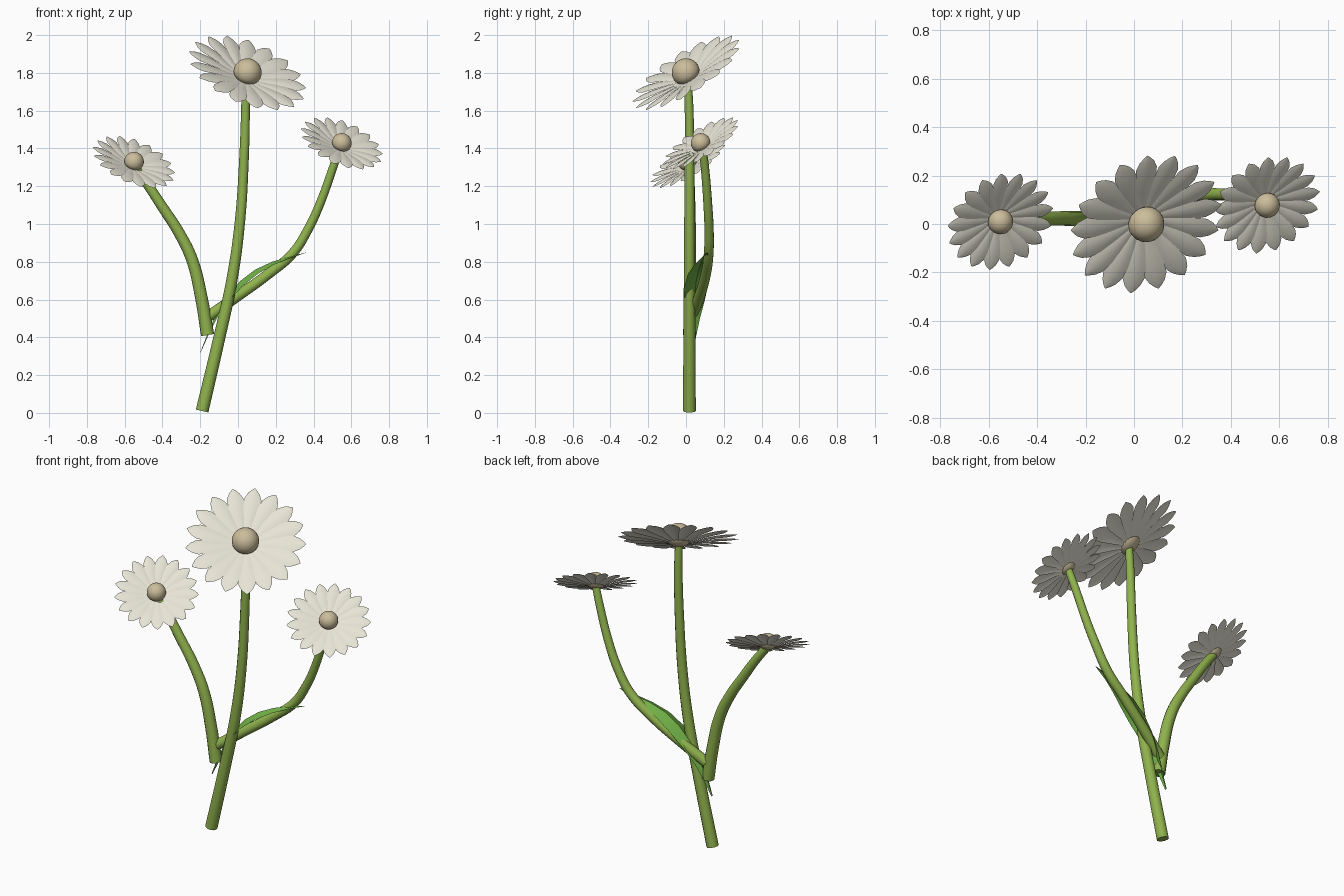
import bpy, bmesh, math
from mathutils import Vector, Matrix

if "Cube" in bpy.data.objects:
    bpy.data.objects.remove(bpy.data.objects["Cube"])


def material(name, rgb):
    m = bpy.data.materials.new(name)
    m.diffuse_color = (*rgb, 1)
    m.use_nodes = True
    m.node_tree.nodes["Principled BSDF"].inputs["Base Color"].default_value = m.diffuse_color
    return m


CREAM = material("petal cream", (0.80, 0.78, 0.67))
TAN = material("centre tan", (0.60, 0.51, 0.33))
STEM = material("stem green", (0.28, 0.45, 0.075))
LEAF = material("leaf green", (0.17, 0.45, 0.065))


def finish(bm, name, mat, matrix=Matrix(), angle=40):
    me = bpy.data.meshes.new(name)
    bm.to_mesh(me)
    bm.free()
    me.materials.append(mat)
    ob = bpy.data.objects.new(name, me)
    bpy.context.collection.objects.link(ob)
    ob.matrix_world = matrix
    smooth(ob, angle)
    return ob


def smooth(ob, angle=40):
    bpy.ops.object.select_all(action='DESELECT')
    ob.select_set(True)
    bpy.context.view_layer.objects.active = ob
    bpy.ops.object.shade_smooth_by_angle(angle=math.radians(angle))


# Tapered tube through a few points
def stem(name, points, r0, r1):
    cu = bpy.data.curves.new(name, 'CURVE')
    cu.dimensions = '3D'
    cu.bevel_depth = 1
    cu.bevel_resolution = 4
    cu.use_fill_caps = True
    cu.resolution_u = 6
    sp = cu.splines.new('BEZIER')
    sp.bezier_points.add(len(points) - 1)
    for i, (bp, co) in enumerate(zip(sp.bezier_points, points)):
        bp.co = co
        bp.handle_left_type = bp.handle_right_type = 'AUTO'
        bp.radius = r0 + (r1 - r0) * i / (len(points) - 1)
    cu.materials.append(STEM)
    ob = bpy.data.objects.new(name, cu)
    bpy.context.collection.objects.link(ob)
    bpy.ops.object.select_all(action='DESELECT')
    ob.select_set(True)
    bpy.context.view_layer.objects.active = ob
    bpy.ops.object.convert(target='MESH')
    smooth(bpy.context.view_layer.objects.active)


# Petal outline: distance from centre, half width, height (shallow dish)
PETAL = [(0.06, 0.02, -0.11), (0.25, 0.058, -0.085), (0.45, 0.1, -0.045),
         (0.65, 0.137, -0.012), (0.8, 0.142, 0.0), (0.9, 0.1, 0.003),
         (0.96, 0.05, 0.001), (1.0, 0.004, -0.003)]
PETALS = 17


def flower(name, centre, radius):
    # Shared facing direction of all blossoms
    n = Vector((0.33, -0.5, 0.8)).normalized()
    y = (Vector((0, 1, 0)) - n * n.y).normalized()
    x = y.cross(n)
    mat = Matrix((x, y, n)).transposed().to_4x4()
    mat = Matrix.Translation(centre) @ mat @ Matrix.Scale(radius, 4)
    bm = bmesh.new()
    for k in range(PETALS):
        turn = Matrix.Rotation(math.pi / 2 + (k + 0.5) * math.tau / PETALS, 4, 'Z')
        roll = Matrix.Rotation(math.radians(5), 4, 'X')
        rows = []
        for d, w, h in PETAL:
            row = []
            for s in (-1, -0.5, 0, 0.5, 1):
                v = Vector((0, s * w, -0.16 * w * s * s))
                v = roll @ v + Vector((d, 0, h))
                row.append(bm.verts.new(turn @ v))
            rows.append(row)
        for a, b in zip(rows, rows[1:]):
            for i in range(4):
                bm.faces.new((a[i], b[i], b[i + 1], a[i + 1]))
    finish(bm, name + "_petals", CREAM, mat)
    # Round centre
    bm = bmesh.new()
    bmesh.ops.create_uvsphere(bm, u_segments=24, v_segments=14, radius=0.228)
    for v in bm.verts:
        if v.co.z < 0:
            v.co.z *= 0.75
    finish(bm, name + "_centre", TAN, mat)


flower("tall_flower", (0.05, 0.0, 1.802), 0.33)
flower("right_flower", (0.549, 0.078, 1.428), 0.231)
flower("left_flower", (-0.551, 0.01, 1.329), 0.231)

# Stems
stem("main_stem", [(-0.190, 0.018, 0.01), (-0.103, 0.018, 0.38), (-0.033, 0.018, 0.70),
                   (0.009, 0.018, 1.0), (0.032, 0.018, 1.35), (0.04, 0.016, 1.62),
                   (0.042, 0.008, 1.77)], 0.034, 0.021)
stem("left_stem", [(-0.161, 0.020, 0.412), (-0.194, 0.021, 0.61), (-0.243, 0.022, 0.81),
                   (-0.31, 0.023, 0.95), (-0.40, 0.022, 1.09), (-0.48, 0.020, 1.21),
                   (-0.548, 0.015, 1.30)], 0.035, 0.024)
stem("right_stem", [(-0.158, 0.03, 0.51), (0.0, 0.072, 0.62), (0.16, 0.105, 0.735),
                    (0.29, 0.120, 0.845), (0.37, 0.122, 0.97), (0.435, 0.115, 1.11),
                    (0.50, 0.101, 1.29), (0.538, 0.088, 1.40)], 0.030, 0.021)

# Long arched leaf: midrib point and half width
RIB = [(-0.20, 0.035, 0.32, 0.006), (-0.165, 0.035, 0.41, 0.018), (-0.12, 0.04, 0.515, 0.034),
       (-0.06, 0.046, 0.615, 0.053), (0.01, 0.054, 0.697, 0.062), (0.09, 0.066, 0.758, 0.056),
       (0.18, 0.083, 0.80, 0.038), (0.27, 0.1, 0.827, 0.02), (0.365, 0.112, 0.85, 0.002)]
bm = bmesh.new()
rows = []
for px, py, pz, w in RIB:
    rows.append([bm.verts.new((px + 0.25 * abs(s) * w, py + s * w, pz - 0.4 * abs(s) * w))
                 for s in (-1, -0.5, 0, 0.5, 1)])
for a, b in zip(rows, rows[1:]):
    for i in range(4):
        bm.faces.new((a[i], b[i], b[i + 1], a[i + 1]))
finish(bm, "leaf", LEAF, angle=30)
